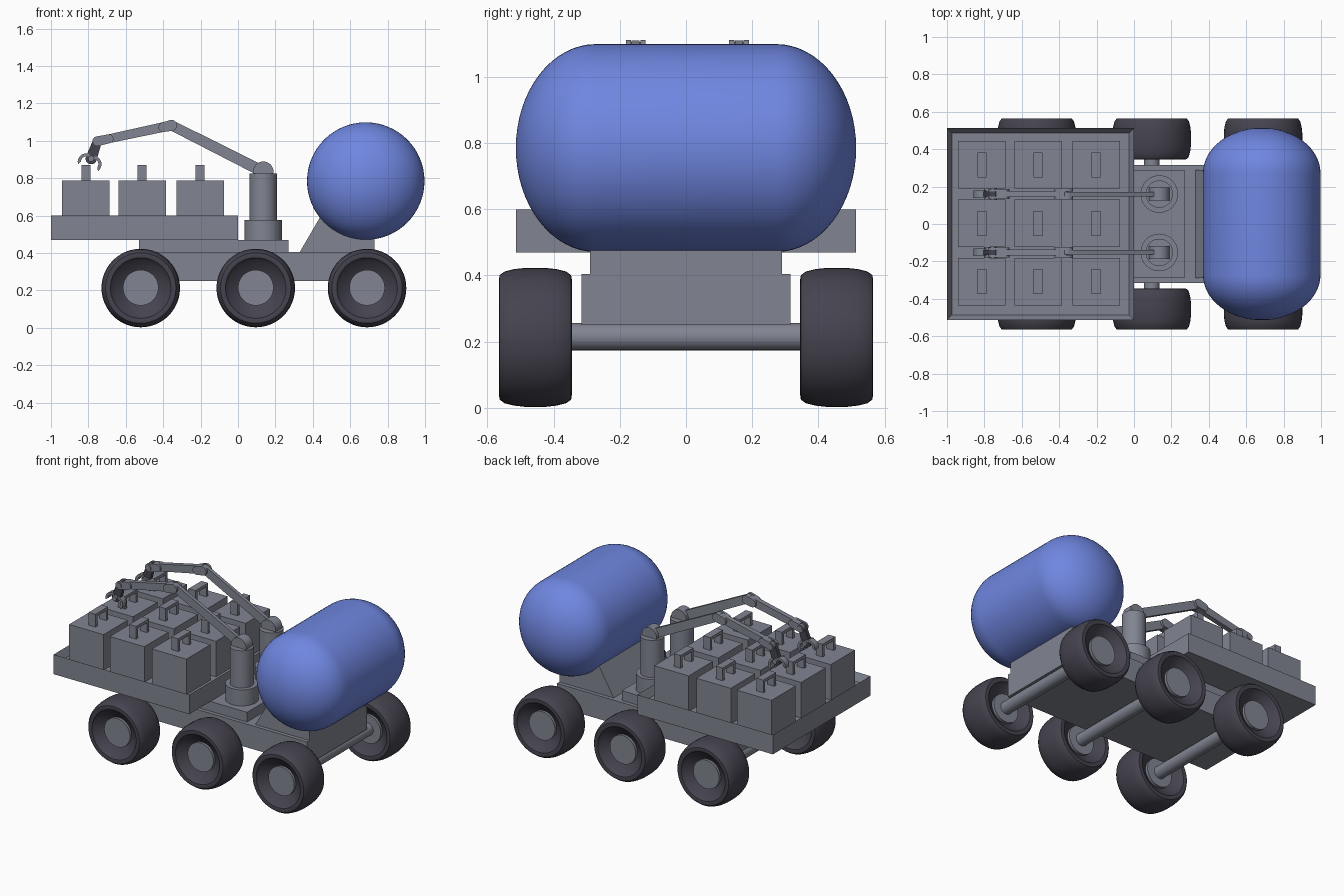
import bpy, bmesh
from math import pi, cos, sin, atan2, radians
from mathutils import Matrix, Vector

old = bpy.data.objects.get("Cube")
if old:
    bpy.data.objects.remove(old, do_unlink=True)


def material(name, rgb):
    m = bpy.data.materials.new(name)
    m.use_nodes = True
    color = (*rgb, 1)
    m.diffuse_color = color
    m.node_tree.nodes["Principled BSDF"].inputs["Base Color"].default_value = color
    return m


GREY = material("steel grey", (0.22, 0.235, 0.285))
BLUE = material("tank blue", (0.16, 0.24, 0.75))
DARK = material("dark rubber", (0.06, 0.057, 0.078))


def finish(name, bm, mat, smooth=False):
    bmesh.ops.recalc_face_normals(bm, faces=bm.faces[:])
    me = bpy.data.meshes.new(name)
    bm.to_mesh(me)
    bm.free()
    me.materials.append(mat)
    if smooth:
        me.shade_smooth()
        me.set_sharp_from_angle(angle=radians(32))
    ob = bpy.data.objects.new(name, me)
    bpy.context.collection.objects.link(ob)
    return ob


def box_bm(x, y, z):
    """Box from (min, max) ranges."""
    bm = bmesh.new()
    bmesh.ops.create_cube(bm, size=1)
    for v in bm.verts:
        v.co = [r[0] + (c + 0.5) * (r[1] - r[0]) for r, c in zip((x, y, z), v.co)]
    return bm


def box(name, x, y, z, mat=GREY):
    return finish(name, box_bm(x, y, z), mat)


def prism(name, pts, y0, y1, mat=GREY, smooth=False):
    """Extrude an x-z outline along y."""
    bm = bmesh.new()
    face = bm.faces.new([bm.verts.new((x, y0, z)) for x, z in pts])
    ext = bmesh.ops.extrude_face_region(bm, geom=[face])["geom"]
    for v in ext:
        if isinstance(v, bmesh.types.BMVert):
            v.co.y = y1
    return finish(name, bm, mat, smooth)


def link(name, p, q, rp, rq, y, half, mat=GREY):
    """Flat bar with rounded ends between two x-z points."""
    a = atan2(q[1] - p[1], q[0] - p[0])
    pts = []
    for (cx, cz), r, start in ((p, rp, a + pi / 2), (q, rq, a - pi / 2)):
        for i in range(13):
            t = start + pi * i / 12
            pts.append((cx + r * cos(t), cz + r * sin(t)))
    return prism(name, pts, y - half, y + half, mat, True)


def disc(name, c, r, y, half, mat=GREY):
    pts = [(c[0] + r * cos(pi * i / 12), c[1] + r * sin(pi * i / 12)) for i in range(24)]
    return prism(name, pts, y - half, y + half, mat, True)


def lathe(name, profile, loc, mat, axis="Y", steps=48):
    """Spin (radius, height) points about an axis through loc."""
    bm = bmesh.new()
    verts = [bm.verts.new((r, 0, h)) for r, h in profile]
    edges = [bm.edges.new(e) for e in zip(verts, verts[1:])]
    bmesh.ops.spin(bm, geom=verts + edges, cent=(0, 0, 0), axis=(0, 0, 1),
                   angle=2 * pi, steps=steps, use_duplicate=False)
    bmesh.ops.remove_doubles(bm, verts=bm.verts[:], dist=0.0002)
    if axis == "Y":
        bm.transform(Matrix.Rotation(-pi / 2, 4, "X"))
    bm.transform(Matrix.Translation(loc))
    return finish(name, bm, mat, True)


def drum(r, h0, h1):
    return [(0, h0), (r, h0), (r, h1), (0, h1)]


# Chassis and upper plate
box("chassis", (-0.55, 0.73), (-0.315, 0.315), (0.25, 0.405))
box("upper_plate", (-0.53, 0.27), (-0.29, 0.29), (0.405, 0.47))

# Wheels, hubs and axles
half_tyre = [(0.092, 0.055), (0.145, 0.085), (0.162, 0.107), (0.175, 0.11), (0.188, 0.108),
             (0.199, 0.093), (0.206, 0.065), (0.21, 0.03)]
tyre = half_tyre + [(r, -h) for r, h in reversed(half_tyre)]
for place, x in (("rear", -0.52), ("middle", 0.095), ("front", 0.69)):
    lathe(place + "_axle", drum(0.041, -0.45, 0.45), (x, 0, 0.215), GREY)
    for side, y in (("right", -0.455), ("left", 0.455)):
        lathe(f"{place}_{side}_tyre", tyre, (x, y, 0.213), DARK)
        lathe(f"{place}_{side}_hub", drum(0.095, -0.075, 0.075), (x, y, 0.215), GREY)

# Cargo tray with a raised rim
bm = box_bm((-1, 0), (-0.513, 0.513), (0.47, 0.60))
top = max(bm.faces, key=lambda f: f.calc_center_median().z)
bmesh.ops.inset_region(bm, faces=[top], thickness=0.037)
bmesh.ops.translate(bm, verts=top.verts[:], vec=(0, 0, -0.05))
finish("cargo_tray", bm, GREY)

# Crates, each with an arched handle
for x in (-0.813, -0.513, -0.203):
    for y in (-0.308, 0.003, 0.316):
        box("crate", (x - 0.127, x + 0.127), (y - 0.127, y + 0.127), (0.54, 0.787))
        w = (x - 0.025, x + 0.025)
        box("handle_bar", w, (y - 0.067, y + 0.067), (0.852, 0.872))
        for s in (-1, 1):
            a, b = sorted((y + s * 0.067, y + s * 0.047))
            box("handle_post", w, (a, b), (0.78, 0.852))

# Tank with domed ends, resting on a sloped cradle
R, L, CAP = 0.314, 0.272, 0.242
dome = [(R * sin(pi / 2 * i / 16), L + CAP * cos(pi / 2 * i / 16)) for i in range(17)]
lathe("tank", dome + [(r, -h) for r, h in reversed(dome)], (0.683, 0, 0.785), BLUE, steps=64)
prism("tank_cradle", [(0.33, 0.405), (0.73, 0.405), (0.73, 0.62), (0.455, 0.62)], -0.29, 0.29)

# Two crane arms with grippers
shoulder, elbow = (0.135, 0.835), (-0.355, 1.083)
wrist, palm = (-0.752, 0.998), (-0.785, 0.905)
for side, y in (("right", -0.152), ("left", 0.16)):
    lathe(side + "_post_base", drum(0.1, 0.47, 0.577), (0.135, y, 0), GREY, "Z")
    lathe(side + "_post", drum(0.073, 0.57, 0.825), (0.135, y, 0), GREY, "Z")
    disc(side + "_shoulder", shoulder, 0.055, y, 0.035)
    link(side + "_upper_arm", shoulder, elbow, 0.03, 0.027, y, 0.012)
    for s in (-1, 1):
        link(side + "_elbow_cheek", elbow, (-0.40, 1.073), 0.029, 0.026, y + s * 0.022, 0.008)
        link(side + "_wrist_cheek", wrist, (-0.69, 1.011), 0.026, 0.024, y + s * 0.02, 0.007)
    link(side + "_forearm", (-0.375, 1.079), (-0.72, 1.005), 0.026, 0.023, y, 0.016)
    disc(side + "_wrist_pin", wrist, 0.019, y, 0.032)
    link(side + "_hand", wrist, palm, 0.024, 0.03, y, 0.013, DARK)
    disc(side + "_palm_pin", palm, 0.016, y, 0.03)
    # Curved claws, mirrored about the tilted hand
    tilt = Matrix.Rotation(atan2(wrist[0] - palm[0], wrist[1] - palm[1]), 2).inverted()
    for s in (-1, 1):
        arc = [radians(100 - 135 * i / 8) for i in range(9)]
        outer = [(0.02 + 0.045 * cos(t), -0.045 + 0.045 * sin(t)) for t in arc]
        inner = [(0.02 + 0.028 * cos(t), -0.045 + 0.03 * sin(t)) for t in arc[:-1]]
        pts = [tilt @ Vector((s * a, b + 0.02)) for a, b in outer + inner[::-1]]
        prism(side + "_claw", [(palm[0] + p.x, palm[1] + p.y) for p in pts], y - 0.02, y + 0.02)
